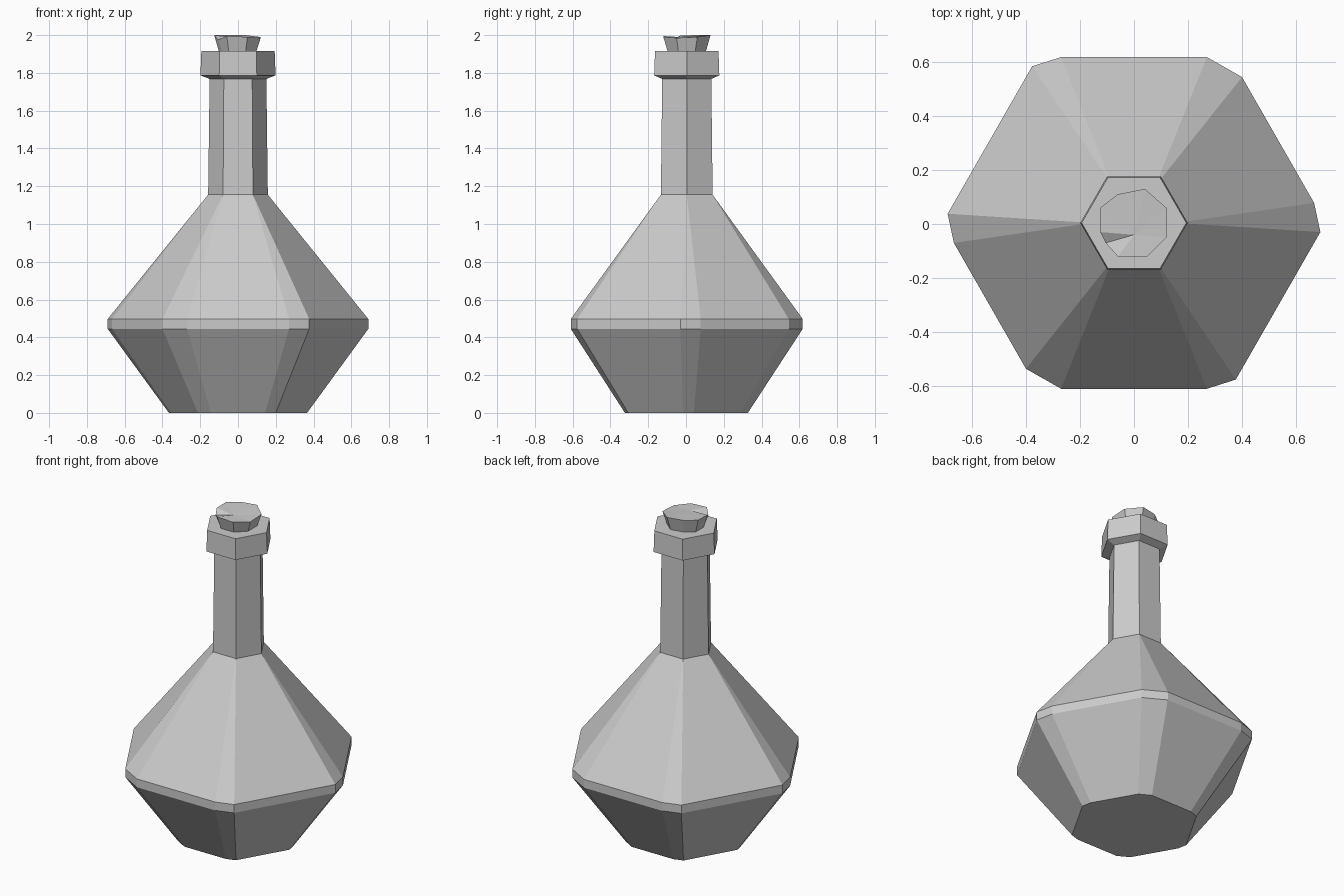
import bpy, bmesh
from math import cos, sin, pi

if "Cube" in bpy.data.objects:
    bpy.data.objects.remove(bpy.data.objects["Cube"])


def loft(name, rings, cap_centre=None):
    """Skin equal-length rings from bottom to top; cap flat, or as a fan to cap_centre."""
    bm = bmesh.new()
    loops = [[bm.verts.new(p) for p in ring] for ring in rings]
    n = len(loops[0])
    for a, b in zip(loops, loops[1:]):
        for i in range(n):
            j = (i + 1) % n
            bm.faces.new((a[i], a[j], b[j], b[i]))
    bm.faces.new(loops[0][::-1])
    top = loops[-1]
    if cap_centre:
        c = bm.verts.new(cap_centre)
        for i in range(n):
            bm.faces.new((top[i], top[(i + 1) % n], c))
    else:
        bm.faces.new(top)
    bmesh.ops.remove_doubles(bm, verts=bm.verts, dist=0.0001)
    bmesh.ops.recalc_face_normals(bm, faces=bm.faces)
    mesh = bpy.data.meshes.new(name)
    bm.to_mesh(mesh)
    bm.free()
    obj = bpy.data.objects.new(name, mesh)
    bpy.context.collection.objects.link(obj)
    return obj


CY = 0.004


def hexagon(r, z, copies=1):
    return [(r * cos(i * pi / 3), r * sin(i * pi / 3) + CY, z)
            for i in range(6) for _ in range(copies)]


# Belly outline: a hexagon with unevenly chipped corners, half of it mirrored through the centre
half = [(0.69, -0.034), (0.667, 0.074), (0.40, 0.54),
        (0.27, 0.614), (-0.27, 0.614), (-0.377, 0.58)]
outline = half + [(-x, -y) for x, y in half]


def belly(s, z):
    return [(x * s, y * s + CY * s, z) for x, y in outline]


# Bottle: belly rings blend into the six-sided neck, two outline points per neck corner
loft("bottle", [belly(0.53, 0), belly(1, 0.445), belly(1, 0.497),
                hexagon(0.158, 1.155, 2), hexagon(0.15, 1.78, 2)])

# Lip: chamfered underneath
loft("lip", [hexagon(0.15, 1.768), hexagon(0.199, 1.787), hexagon(0.194, 1.917)])

# Stopper: rough cork flaring upward, with a chipped top
rim = [(0.12, -0.05, 1.985), (0.12, 0.06, 1.99), (0.04, 0.13, 2.0),
       (-0.06, 0.11, 2.0), (-0.125, 0.06, 2.0), (-0.125, -0.03, 1.998),
       (-0.105, -0.07, 1.975), (-0.06, -0.12, 1.995), (0.05, -0.12, 1.99)]
loft("stopper", [[(x * 0.8, y * 0.8, 1.91) for x, y, z in rim], rim], (0, -0.04, 1.99))
